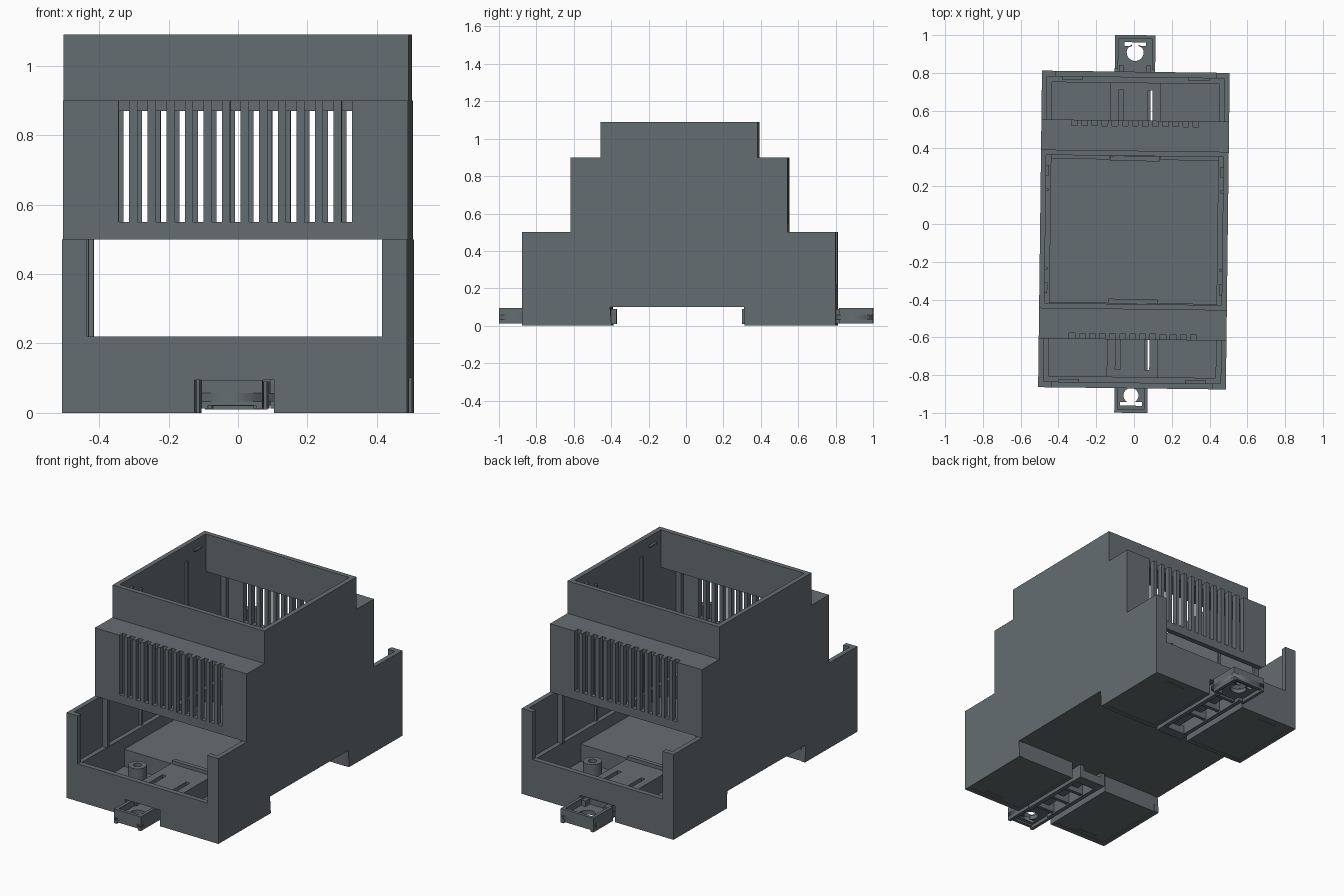
import bpy, bmesh, math
from mathutils import Matrix, Vector

cube = bpy.data.objects.get("Cube")
if cube:
    bpy.data.objects.remove(cube, do_unlink=True)

grey = bpy.data.materials.new("slate grey plastic")
grey.use_nodes = True
COL = (0.13, 0.155, 0.165, 1)
grey.diffuse_color = COL
grey.node_tree.nodes["Principled BSDF"].inputs["Base Color"].default_value = COL

TILT = math.radians(-0.7)      # the whole case sits slightly turned
YC = -0.032                    # middle of the case in y
HW, WALL = 0.497, 0.028        # half width, wall thickness
LOW, MID, TOP = 0.838, 0.58, 0.42   # half lengths of the three tiers


def finish(name, bm):
    bmesh.ops.recalc_face_normals(bm, faces=bm.faces)
    me = bpy.data.meshes.new(name)
    bm.to_mesh(me)
    bm.free()
    me.materials.append(grey)
    ob = bpy.data.objects.new(name, me)
    ob.rotation_euler.z = TILT
    bpy.context.collection.objects.link(ob)
    return ob


def add_box(bm, x0, x1, y0, y1, z0, z1):
    size = Matrix.Diagonal((x1 - x0, y1 - y0, z1 - z0, 1))
    mid = Matrix.Translation(((x0 + x1) / 2, (y0 + y1) / 2, (z0 + z1) / 2))
    bmesh.ops.create_cube(bm, size=1, matrix=mid @ size)


def boxes(name, items):
    bm = bmesh.new()
    for b in items:
        add_box(bm, *b)
    return finish(name, bm)


def end_box(s, x0, x1, d0, d1, z0, z1):
    """Box at the front (s=-1) or back (s=1), d = distance from the case middle."""
    a, b = sorted((YC + s * d0, YC + s * d1))
    return (x0, x1, a, b, z0, z1)


# Stepped side walls with the rail notch underneath
profile = [(-LOW, 0), (-LOW, 0.5), (-MID, 0.5), (-MID, 0.9), (-TOP, 0.9), (-TOP, 1.09),
           (TOP, 1.09), (TOP, 0.9), (MID, 0.9), (MID, 0.5), (LOW, 0.5), (LOW, 0),
           (0.352, 0), (0.347, 0.1), (-0.368, 0.1), (-0.360, 0)]
for side, x0 in (("left", HW - WALL), ("right", -HW)):
    bm = bmesh.new()
    f = bm.faces.new([bm.verts.new((x0, y + YC, z)) for y, z in profile])
    ext = bmesh.ops.extrude_face_region(bm, geom=[f])
    bmesh.ops.translate(bm, vec=(WALL, 0, 0),
                        verts=[v for v in ext["geom"] if isinstance(v, bmesh.types.BMVert)])
    finish(side + "_side_wall", bm)

XI = HW - WALL                 # inner face of the side walls
CH = 0.115                     # half width of the clip channel
PITCH, SLOT, N = 0.0535, 0.03, 13

for s, end in ((-1, "front"), (1, "back")):
    # Upper wall and shelf
    boxes(end + "_upper_wall", [
        end_box(s, -XI, XI, TOP - WALL, TOP, 0.87, 1.09),
        end_box(s, -XI, XI, TOP - WALL, MID - 0.03, 0.87, 0.9)])

    # Vented wall: sill, margins, and bars between the slots
    first = -PITCH * (N - 1) / 2 - SLOT / 2
    vent = [end_box(s, -XI, XI, MID - 0.03, MID, 0.5, 0.55)]
    edges = [-XI]
    for i in range(N):
        edges += [first + i * PITCH, first + i * PITCH + SLOT]
    edges.append(XI)
    for a, b in zip(edges[0::2], edges[1::2]):
        vent.append(end_box(s, a, b, MID - 0.03, MID, 0.55, 0.9))
    boxes(end + "_vent_wall", vent)

    # Low end wall with corner posts and a doorway for the clip
    wall = [end_box(s, -XI, XI, LOW - 0.03, LOW, 0.095, 0.22)]
    for m in (-1, 1):
        a, b = sorted((m * CH, m * XI))
        wall.append(end_box(s, a, b, LOW - 0.03, LOW, 0, 0.095))
        a, b = sorted((m * 0.425, m * XI))
        wall.append(end_box(s, a, b, LOW - 0.03, LOW, 0.22, 0.5))
    boxes(end + "_end_wall", wall)

    # Foot pads, clip channel and its slotted roof
    inner = 0.364 if s < 0 else 0.350
    base = []
    for m in (-1, 1):
        def span(u, v):
            return sorted((m * u, m * v))
        base.append(end_box(s, *span(CH, XI), inner, LOW - 0.03, 0.004, 0.03))
        base.append(end_box(s, *span(CH, XI), inner, inner + 0.025, 0.0, 0.13))
        base.append(end_box(s, *span(CH, CH + 0.02), inner, LOW - 0.03, 0.0, 0.13))
        base.append(end_box(s, *span(0.09, CH), inner, LOW - 0.03, 0.1, 0.13))
        base.append(end_box(s, *span(0.065, 0.09), 0.74, LOW - 0.03, 0.1, 0.13))
        base.append(end_box(s, *span(0.065, 0.09), inner, 0.53, 0.1, 0.13))
        # Raised latch strip beneath each pad and snap tab inside the wall
        base.append(end_box(s, *span(0.27, 0.39), LOW - 0.06, LOW - 0.045, 0.0, 0.006))
        base.append(end_box(s, *span(0.28, 0.39), LOW - 0.045, LOW - 0.03, 0.17, 0.21))
    base.append(end_box(s, -0.065, 0.065, inner, LOW - 0.03, 0.1, 0.13))
    # Tray rim across the end
    base.append(end_box(s, -XI, XI, LOW - 0.06, LOW - 0.03, 0.12, 0.2))
    for m in (-1, 1):
        a, b = sorted((m * (CH + 0.02), m * XI))
        base.append(end_box(s, a, b, LOW - 0.06, LOW - 0.03, 0.03, 0.12))
    boxes(end + "_base", base)

    # Hollow screw posts
    for m, side in ((-1, "right"), (1, "left")):
        bm = bmesh.new()
        pts = [(0.022, 0.03), (0.05, 0.03), (0.05, 0.13), (0.022, 0.13)]
        vs = [bm.verts.new((r, 0, z)) for r, z in pts]
        es = [bm.edges.new((vs[i], vs[(i + 1) % 4])) for i in range(4)]
        bmesh.ops.spin(bm, geom=vs + es, cent=(0, 0, 0), axis=(0, 0, 1),
                       angle=2 * math.pi, steps=24, use_duplicate=False)
        bmesh.ops.remove_doubles(bm, verts=bm.verts, dist=1e-5)
        bmesh.ops.translate(bm, verts=bm.verts, vec=(m * 0.27, YC + s * 0.508, 0))
        for f in bm.faces:
            f.smooth = abs(f.calc_center_median().z - 0.08) < 0.02
        finish(f"{end}_{side}_screw_post", bm)

# Raised floor over the rail, tray side rims and inner ribs
floor = [(-XI, XI, -0.40, 0.325, 0.1, 0.13)]
ribs = []
for m in (-1, 1):
    a, b = sorted((m * 0.442, m * XI))
    floor.append((a, b, YC - LOW + 0.03, YC + LOW - 0.03, 0.13, 0.2))
    for s in (-1, 1):
        floor.append(end_box(s, a, b, 0.37, LOW - 0.03, 0.03, 0.13))
        a2, b2 = sorted((m * 0.436, m * XI))
        ribs.append(end_box(s, a2, b2, 0.53, 0.55, 0.2, 0.87))
        a3, b3 = sorted((m * 0.455, m * XI))
        ribs.append(end_box(s, a3, b3, 0.20, 0.215, 0.2, 1.0))
        ribs.append(end_box(s, a3, b3, 0.28, 0.34, 1.03, 1.04))
for s in (-1, 1):
    floor.append(end_box(s, -0.13, 0.13, 0.365, 0.39, 0.13, 0.15))
boxes("raised_floor", floor)
boxes("side_ribs", ribs)


# Sliding rail clips: keyhole tab, rims, runners and cross ribs
def rail_clip(name, s, hw, r, body):
    tip = s * 1.0
    cx = -0.005
    cu = bpy.data.curves.new(name + "_tab", "CURVE")
    cu.dimensions = "2D"
    cu.fill_mode = "BOTH"
    cu.extrude = 0.0125
    cy, n = 0.092, 20          # distances inward from the tip
    hole = [(0.018, 0.058), (0.058, 0.058), (0.058, 0.038),
            (-0.058, 0.038), (-0.058, 0.058), (-0.018, 0.058)]
    a0 = math.acos(-math.sqrt(1 - (0.018 / r) ** 2))
    hole += [(-r * math.sin(t), cy + r * math.cos(t))
             for t in (a0 - 2 * a0 * i / n for i in range(n + 1))]
    outline = [(-hw, 0), (hw, 0), (hw, 0.2), (-hw, 0.2)]
    for pts in (outline, hole):
        sp = cu.splines.new("POLY")
        sp.points.add(len(pts) - 1)
        for p, (x, d) in zip(sp.points, pts):
            p.co = (cx + x, tip - s * d, 0, 1)
        sp.use_cyclic_u = True
    tmp = bpy.data.objects.new("tab_helper", cu)
    bpy.context.collection.objects.link(tmp)
    me = bpy.data.meshes.new_from_object(
        tmp.evaluated_get(bpy.context.evaluated_depsgraph_get()))
    bpy.data.objects.remove(tmp, do_unlink=True)
    bm = bmesh.new()
    bm.from_mesh(me)
    bpy.data.meshes.remove(me)
    bmesh.ops.translate(bm, verts=bm.verts, vec=Vector((0, 0, 0.045)))

    def bar(x0, x1, d0, d1, z0, z1):
        a, b = sorted((tip - s * d0, tip - s * d1))
        add_box(bm, cx + x0, cx + x1, a, b, z0, z1)

    bar(-hw, hw, 0, 0.018, 0.022, 0.095)             # tip wall
    for m in (-1, 1):
        a, b = sorted((m * (hw - 0.018), m * hw))
        bar(a, b, 0, 0.18, 0.012, 0.095)             # tab rims
        a, b = sorted((m * 0.06, m * 0.085))
        bar(a, b, 0.16, body, 0.012, 0.09)           # runners
    for d in (0.2, 0.33, 0.45):
        bar(-0.085, 0.085, d, d + 0.02, 0.02, 0.09)  # cross ribs
    bar(-0.085, 0.085, body - 0.06, body, 0.01, 0.06)  # rail hook
    bar(-0.025, 0.025, 0.2, body - 0.05, 0.05, 0.09)   # centre spring
    finish(name, bm)


rail_clip("front_rail_clip", -1, 0.0875, 0.04, 0.63)
rail_clip("back_rail_clip", 1, 0.107, 0.045, 0.70)
